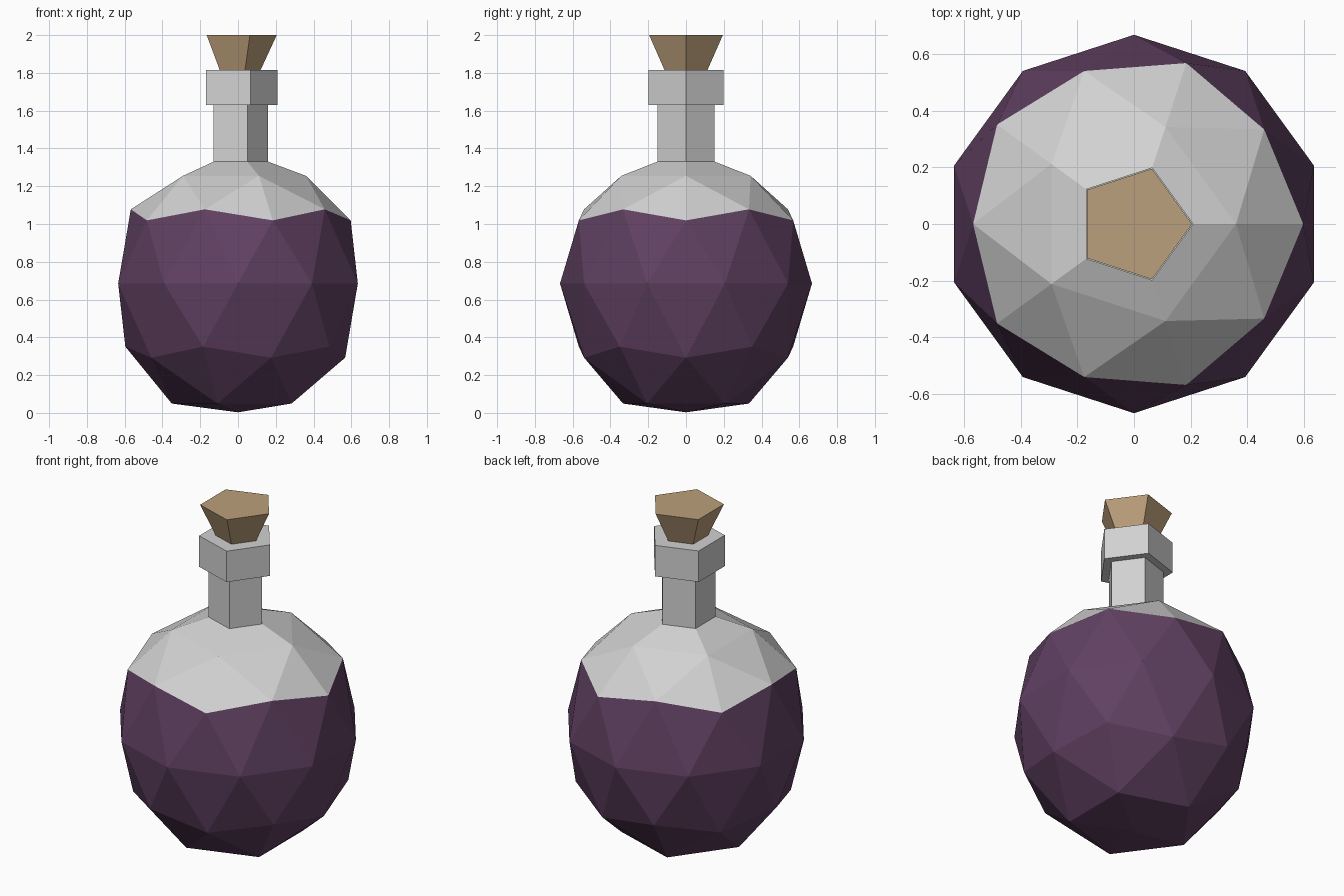
import bpy, bmesh, math
from mathutils import Matrix

if "Cube" in bpy.data.objects:
    bpy.data.objects.remove(bpy.data.objects["Cube"])


def material(name, rgb):
    m = bpy.data.materials.new(name)
    m.diffuse_color = (*rgb, 1)
    m.use_nodes = True
    m.node_tree.nodes["Principled BSDF"].inputs["Base Color"].default_value = m.diffuse_color
    return m


glass = material("grey glass", (0.64, 0.64, 0.64))
liquid = material("purple liquid", (0.117, 0.052, 0.122))
cork_mat = material("cork brown", (0.50, 0.35, 0.20))


def add_object(name, bm, mats):
    bmesh.ops.recalc_face_normals(bm, faces=bm.faces)
    mesh = bpy.data.meshes.new(name)
    bm.to_mesh(mesh)
    bm.free()
    for m in mats:
        mesh.materials.append(m)
    obj = bpy.data.objects.new(name, mesh)
    bpy.context.collection.objects.link(obj)
    return obj


def five_sided(name, profile, mat, cap_bottom=True, cap_top=True):
    """Stack pentagon rings (radius, z), one corner pointing to +x."""
    bm = bmesh.new()
    rings = [[bm.verts.new((r * math.cos(math.tau * i / 5),
                            r * math.sin(math.tau * i / 5), z)) for i in range(5)]
             for r, z in profile]
    for a, b in zip(rings, rings[1:]):
        for i in range(5):
            j = (i + 1) % 5
            bm.faces.new((a[i], a[j], b[j], b[i]))
    if cap_bottom:
        bm.faces.new(rings[0])
    if cap_top:
        bm.faces.new(rings[-1])
    return add_object(name, bm, [mat])


# Round flask body: stretched icosphere with flattened base and open shoulder
MID, WIDE, TALL = 0.685, 0.667, 0.747
bm = bmesh.new()
bmesh.ops.create_icosphere(bm, subdivisions=2, radius=1)
bm.verts.ensure_lookup_table()
top = max(bm.verts, key=lambda v: v.co.z)
bottom = min(bm.verts, key=lambda v: v.co.z)
shoulder = [e.other_vert(top) for e in top.link_edges]
bmesh.ops.transform(bm, matrix=Matrix.Translation((0, 0, MID)) @ Matrix.Diagonal((WIDE, WIDE, TALL, 1)),
                    verts=bm.verts)
bottom.co.z = 0.003
for v in shoulder:
    v.co.x *= 0.36 / 0.351
    v.co.y *= 0.36 / 0.351
    v.co.z = 1.255
bmesh.ops.delete(bm, geom=[top], context='VERTS')

# Shoulder slopes in to the foot of the neck
rim = [e for e in bm.edges if e.is_boundary]
ext = bmesh.ops.extrude_edge_only(bm, edges=rim)
for g in ext["geom"]:
    if isinstance(g, bmesh.types.BMVert):
        g.co = (g.co.x * 0.16 / 0.36, g.co.y * 0.16 / 0.36, 1.33)

# Liquid fills the faces below the fill line
for f in bm.faces:
    f.material_index = 1 if f.calc_center_median().z < 1.0 else 0
add_object("flask_body", bm, [glass, liquid])

# Neck with its thick lip
five_sided("neck_and_lip", [(0.16, 1.33), (0.16, 1.63), (0.21, 1.63), (0.21, 1.815)],
           glass, cap_bottom=False)

# Tapered stopper
five_sided("cork_stopper", [(0.12, 1.816), (0.205, 2.0)], cork_mat)
